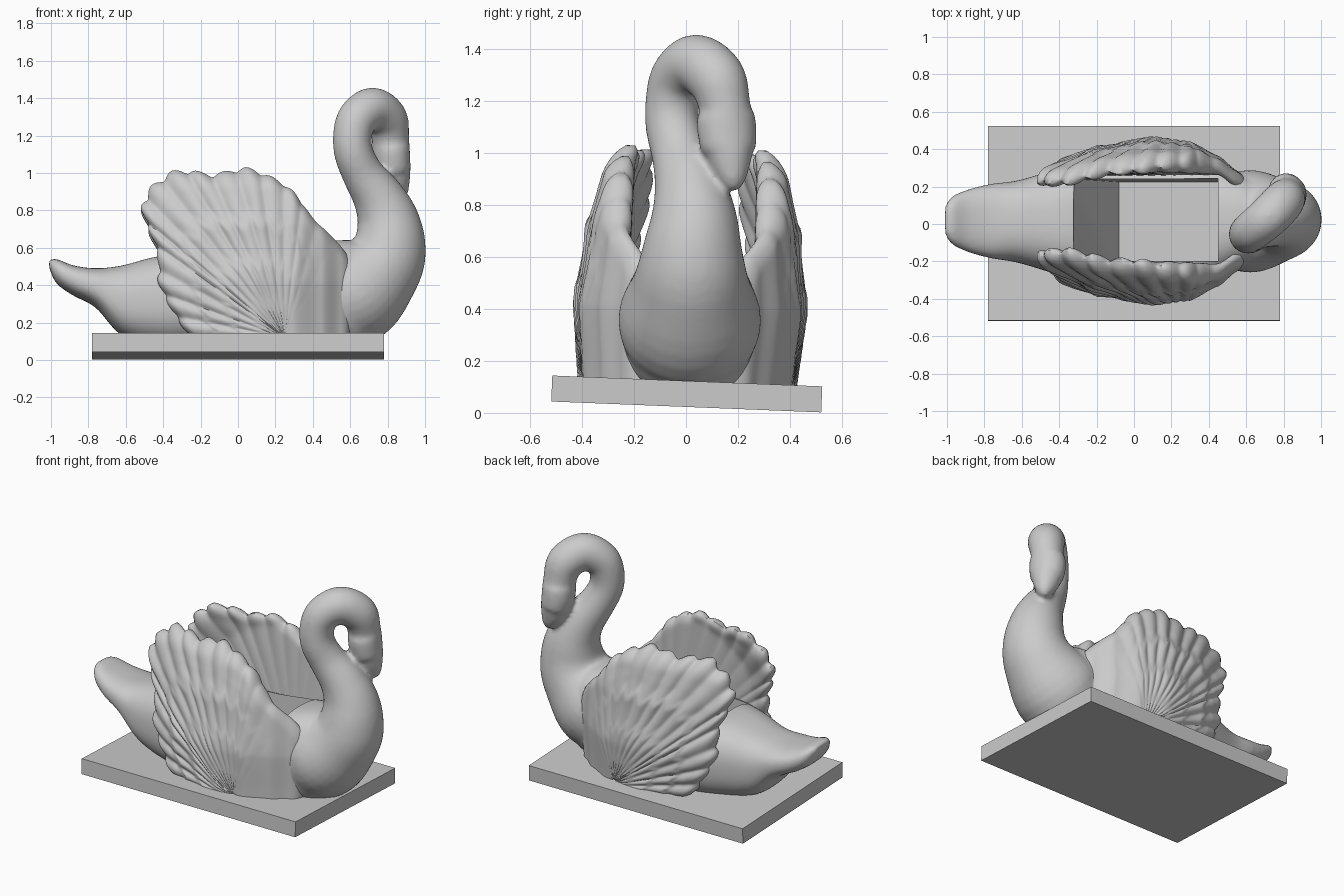
import bpy, bmesh, math
from mathutils import Vector, Matrix

if "Cube" in bpy.data.objects:
    bpy.data.objects.remove(bpy.data.objects["Cube"])

ROLL = Matrix.Rotation(math.radians(-2.3), 4, 'X')   # the whole figure leans slightly


def lerp_table(table, x):
    if x <= table[0][0]:
        return table[0][1]
    for (a, fa), (b, fb) in zip(table, table[1:]):
        if x <= b:
            t = (x - a) / (b - a)
            t = t * t * (3 - 2 * t) * 0.4 + t * 0.6
            return fa + (fb - fa) * t
    return table[-1][1]


def spline(points, n):
    """Catmull-Rom through points of any dimension, n steps per span."""
    p = [points[0]] + list(points) + [points[-1]]
    out = []
    for i in range(1, len(p) - 2):
        for k in range(n):
            t = k / n
            out.append([0.5 * (2 * b + (c - a) * t + (2 * a - 5 * b + 4 * c - d) * t * t
                               + (3 * b - a - 3 * c + d) * t ** 3)
                        for a, b, c, d in zip(p[i - 1], p[i], p[i + 1], p[i + 2])])
    return out + [list(points[-1])]


def loft(bm, rings):
    rows = [[bm.verts.new(v) for v in ring] for ring in rings]
    n = len(rows[0])
    for a, b in zip(rows, rows[1:]):
        for i in range(n):
            bm.faces.new((a[i], a[(i + 1) % n], b[(i + 1) % n], b[i]))
    bm.faces.new(rows[0][::-1])
    bm.faces.new(rows[-1])


def make(name, bm):
    bmesh.ops.recalc_face_normals(bm, faces=bm.faces)
    me = bpy.data.meshes.new(name)
    bm.to_mesh(me)
    bm.free()
    ob = bpy.data.objects.new(name, me)
    bpy.context.collection.objects.link(ob)
    return ob


def finish(ob, angle):
    bpy.ops.object.select_all(action='DESELECT')
    ob.select_set(True)
    bpy.context.view_layer.objects.active = ob
    for m in list(ob.modifiers):
        bpy.ops.object.modifier_apply(modifier=m.name)
    ob.data.transform(ROLL)
    bpy.ops.object.shade_smooth_by_angle(angle=math.radians(angle))


def power(c, e):
    return math.copysign(abs(c) ** e, c)


# hull stations: x, top, bottom, half width
HULL = [(-1.01, .535, .495, .08), (-.97, .54, .41, .13), (-.88, .505, .345, .17),
        (-.76, .49, .28, .2), (-.62, .505, .13, .22), (-.42, .555, .07, .28),
        (-.2, .56, .06, .35), (.1, .56, .06, .37), (.35, .6, .06, .34),
        (.53, .64, .06, .27), (.68, .62, .08, .21), (.8, .5, .2, .1)]
# neck and head path: x, y, z, radius
NECK = [(.4, 0, .25, .2), (.61, 0, .35, .275), (.765, 0, .5, .225), (.81, 0, .62, .195),
        (.8, 0, .75, .167), (.75, -.02, .87, .138), (.67, -.06, .99, .112),
        (.62, -.095, 1.1, .105), (.612, -.1, 1.2, .104), (.64, -.08, 1.29, .108),
        (.72, -.015, 1.345, .113), (.795, .065, 1.29, .113), (.815, .1, 1.19, .1),
        (.82, .115, 1.08, .1), (.84, .13, .98, .085), (.865, .145, .9, .05), (.875, .15, .865, .02)]

# body: hull and neck fused into one smooth skin
bm = bmesh.new()
rings = []
for x, top, bot, w in spline(HULL, 5):
    zc, h = (top + bot) / 2, (top - bot) / 2
    rings.append([(x, w * power(math.cos(a), .75), zc + h * power(math.sin(a), .8))
                  for a in (math.tau * i / 40 for i in range(40))])
loft(bm, rings)
path = spline(NECK, 5)
rings = []
for i, (x, y, z, r) in enumerate(path):
    a, b = path[max(i - 1, 0)], path[min(i + 1, len(path) - 1)]
    tan = (Vector(b[:3]) - Vector(a[:3])).normalized()
    side = Vector((-.3, .95, 0))
    side = (side - tan * side.dot(tan)).normalized()
    up = tan.cross(side)
    head = 1.15 if 1.0 < z < 1.15 and x > .78 else 1
    rings.append([Vector((x, y, z)) + r * (head * math.cos(t) * side + math.sin(t) * up)
                  for t in (math.tau * k / 32 for k in range(32))])
loft(bm, rings)
body = make("swan_body", bm)
rm = body.modifiers.new("fuse", 'REMESH')
rm.mode, rm.voxel_size = 'VOXEL', .014
sm = body.modifiers.new("soften", 'SMOOTH')
sm.factor, sm.iterations = .5, 8

# hollow between the wings, with a sloping back wall
bm = bmesh.new()
section = [(-.34, .75), (-.32, .52), (-.08, .13), (.45, .13), (.45, 1)]
loft(bm, [[(x, y, z) for x, z in section] for y in (-.22, .22)])
cutter = make("hollow_cutter", bm)
cutter.hide_render = True
bo = body.modifiers.new("hollow", 'BOOLEAN')
bo.operation, bo.object = 'DIFFERENCE', cutter
finish(body, 50)
bpy.data.objects.remove(cutter)

# wings: fan of overlapping feathers spreading from a low pivot
PIVOT = (.25, .1)
OUTLINE = [(.6, .12), (.62, .45), (.56, .59), (.4, .75), (.27, .91), (.05, 1.01),
           (-.12, .98), (-.32, 1.0), (-.45, .92), (-.51, .81), (-.47, .68), (-.425, .55),
           (-.42, .4), (-.33, .22), (-.25, .11)]
SPAN = [(-.55, .28), (-.45, .31), (-.2, .395), (.1, .45), (.3, .425), (.45, .35), (.55, .27), (.65, .18)]
RISE = [(.1, .94), (.4, 1), (.7, .91), (.9, .79), (1.03, .66)]


def arc_resample(points, n):
    dist = [0]
    for a, b in zip(points, points[1:]):
        dist.append(dist[-1] + math.dist(a, b))
    out, j = [], 0
    for i in range(n):
        d = dist[-1] * i / (n - 1)
        while j < len(points) - 2 and dist[j + 1] < d:
            j += 1
        t = (d - dist[j]) / (dist[j + 1] - dist[j])
        out.append([p + (q - p) * t for p, q in zip(points[j], points[j + 1])])
    return out


def wing(name, sign):
    NS, NR, FEATHERS = 200, 44, 19
    rim = arc_resample(spline(OUTLINE, 8), NS)
    bm = bmesh.new()
    rings = []
    for i, (ox, oz) in enumerate(rim):
        s = i / (NS - 1)
        back = min(max((s - .2) / .25, 0), 1)            # feathers fade toward the breast
        lobe = abs(math.sin(math.pi * FEATHERS * s))
        outer, inner = [], []
        for k in range(NR + 1):
            r = .01 + .99 * k / NR
            grow = 1 + back * .035 * (lobe - .5) * r ** 3
            x = PIVOT[0] + (ox - PIVOT[0]) * r * grow
            z = PIVOT[1] + (oz - PIVOT[1]) * r * grow
            y = lerp_table(SPAN, x) * lerp_table(RISE, z)
            wall = min(y - .085, .24)
            row = (r * 4 + .3 * lobe) % 1                 # overlapping rows of coverts
            y += back * r * (.022 * (lobe - .5) + (.018 * (row ** 2 - .4) if r < .8 else 0))
            wall -= back * r ** 3 * .015 * (lobe - .5)
            e = max((r - .93) / .07, 0) ** 2 * .03        # rounded rim
            outer.append((x, sign * (y - e), z))
            inner.append((x, sign * (wall + e), z))
        rings.append(outer + inner[::-1])
    loft(bm, rings)
    ob = make(name, bm)
    sm = ob.modifiers.new("soften", 'SMOOTH')
    sm.factor, sm.iterations = .5, 3
    finish(ob, 60)


wing("wing_front", -1)
wing("wing_back", 1)

# base slab
bm = bmesh.new()
bmesh.ops.create_cube(bm, size=1, matrix=Matrix.Translation((0, 0, .073)) @ Matrix.Diagonal((1.56, 1.04, .1, 1)))
base = make("base_slab", bm)
finish(base, 30)
